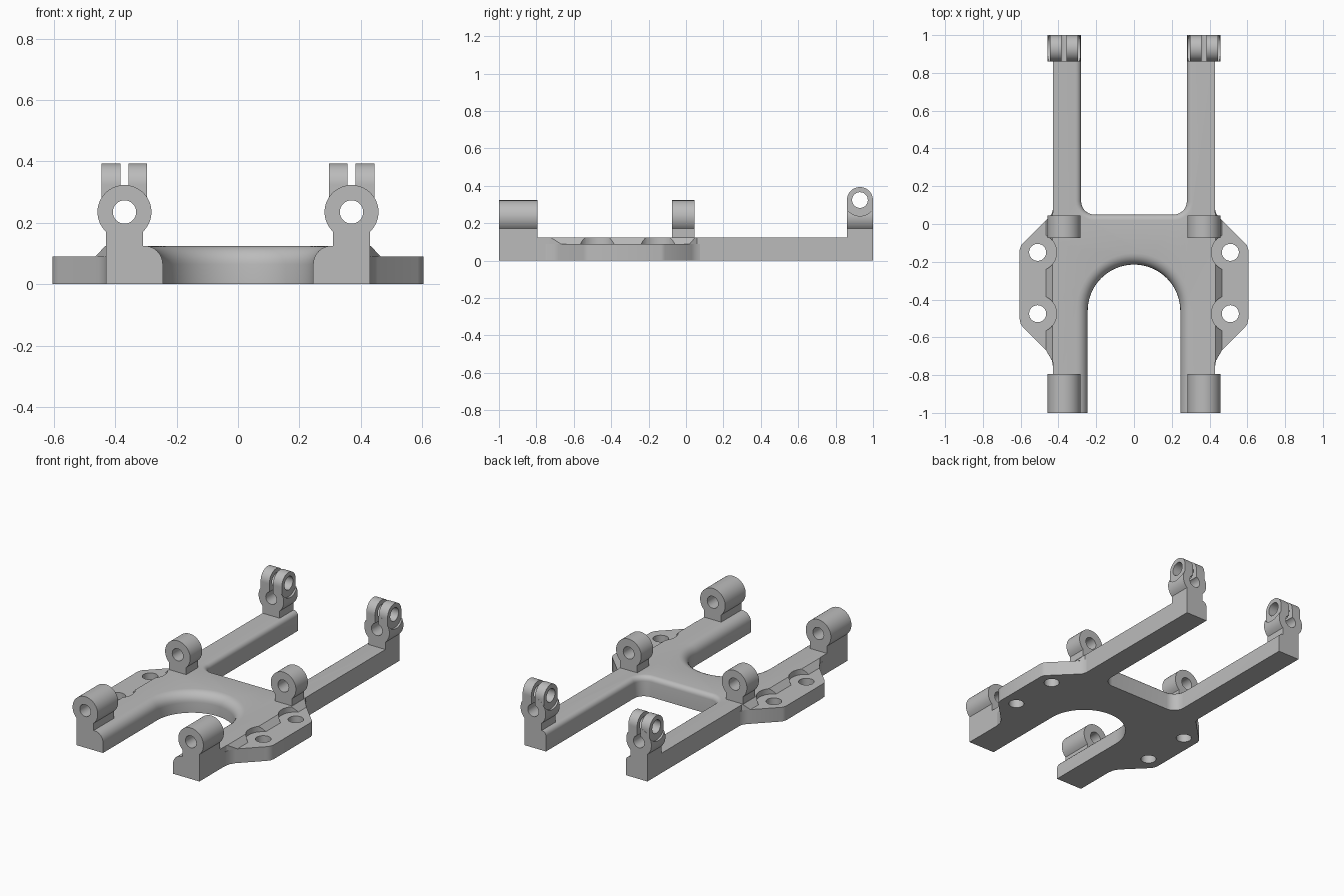
import bpy
import bmesh
from math import sin, cos, pi, radians

if "Cube" in bpy.data.objects:
    bpy.data.objects.remove(bpy.data.objects["Cube"], do_unlink=True)

grey = bpy.data.materials.new("light_grey")
grey.use_nodes = True
colour = (0.5, 0.5, 0.5, 1)
grey.diffuse_color = colour
grey.node_tree.nodes["Principled BSDF"].inputs["Base Color"].default_value = colour

PLACE = {"x": lambda u, v, w: (w, u, v),
         "y": lambda u, v, w: (u, w, v),
         "z": lambda u, v, w: (u, v, w)}


def arc(cx, cy, r, start, end, n):
    angles = [radians(start + (end - start) * i / n) for i in range(n + 1)]
    return [(cx + r * cos(a), cy + r * sin(a)) for a in angles]


def circle(cx, cy, r, n=48):
    return arc(cx, cy, r, 0, 360, n)[:-1]


def prism(name, points, axis, low, high, top=None):
    """Extrude a 2D profile along an axis; top may be a different profile."""
    bm = bmesh.new()
    a = [bm.verts.new(PLACE[axis](u, v, low)) for u, v in points]
    b = [bm.verts.new(PLACE[axis](u, v, high)) for u, v in (top or points)]
    bm.faces.new(a)
    bm.faces.new(b)
    for i in range(len(a)):
        j = (i + 1) % len(a)
        bm.faces.new((a[i], a[j], b[j], b[i]))
    bmesh.ops.recalc_face_normals(bm, faces=bm.faces)
    mesh = bpy.data.meshes.new(name)
    bm.to_mesh(mesh)
    bm.free()
    obj = bpy.data.objects.new(name, mesh)
    mesh.materials.append(grey)
    bpy.context.collection.objects.link(obj)
    return obj


def bake(obj):
    """Apply all modifiers."""
    graph = bpy.context.evaluated_depsgraph_get()
    mesh = bpy.data.meshes.new_from_object(obj.evaluated_get(graph))
    obj.modifiers.clear()
    obj.data = mesh


def combine(obj, others, operation="DIFFERENCE"):
    for other in others:
        mod = obj.modifiers.new("combine", "BOOLEAN")
        mod.operation, mod.solver, mod.object = operation, "EXACT", other
    bake(obj)
    for other in others:
        bpy.data.objects.remove(other, do_unlink=True)


def mirror(obj):
    mod = obj.modifiers.new("mirror", "MIRROR")
    mod.use_mirror_merge = False
    bake(obj)


def screw_cutters(radius, low, high, sides=(1,)):
    return [prism("cutter", circle(s * 0.51, y, radius), "z", low, high)
            for s in sides for y in (-0.15, -0.475)]


# Main frame: two long arms joined by a bridge with an arched opening
TOP, OUT, FRONT_IN, REAR_IN = 0.125, 0.43, 0.245, 0.28
half = [(OUT, -1), (OUT, 1), (REAR_IN, 1)]
half += arc(REAR_IN - 0.07, 0.12, 0.07, 0, -90, 8)
left = [(-x, y) for x, y in reversed(half)]
arch = arc(0, -0.46, FRONT_IN, 180, 0, 40)
outline = half + left + [(-FRONT_IN, -1)] + arch + [(FRONT_IN, -1)]
frame = prism("main_frame", outline, "z", 0, TOP)

# Rounded upper edges on the openings
bm = bmesh.new()
bm.from_mesh(frame.data)
for front, width in ((True, 0.06), (False, 0.03)):
    def inner(v):
        if v.co.z < TOP - 0.001:
            return False
        if front:
            return abs(v.co.x) < FRONT_IN + 0.001 and v.co.y < -0.2
        return abs(v.co.x) < REAR_IN + 0.001 and v.co.y > 0
    edges = [e for e in bm.edges if all(inner(v) for v in e.verts)]
    bmesh.ops.bevel(bm, geom=edges, offset=width, segments=6,
                    profile=0.5, affect="EDGES")
bm.to_mesh(frame.data)
bm.free()
combine(frame, screw_cutters(0.1, 0.09, 0.2, (1, -1)))

# Side flanges with screw holes
flange = prism("side_flanges", [
    (OUT, -0.75), (0.437, -0.71), (0.455, -0.68), (0.585, -0.55),
    (0.6, -0.53), (0.605, -0.505), (0.605, -0.135), (0.597, -0.112),
    (0.455, 0.03), (0.437, 0.05), (OUT, 0.075)], "z", 0, 0.09)
combine(flange, screw_cutters(0.045, -0.1, 0.2))
mirror(flange)

# Sloped ridges between frame and flange, scalloped for the screw heads
ridge = prism("sloped_ridges",
              [(OUT, -0.73), (0.465, -0.67), (0.465, 0.02), (OUT, 0.06)],
              "z", 0.09, TOP,
              [(OUT, -0.73), (0.432, -0.725), (0.432, 0.05), (OUT, 0.06)])
combine(ridge, screw_cutters(0.1, 0.05, 0.2))
mirror(ridge)

# Barrel mounts standing on short necks
CX, CZ, R, BORE, NECK = 0.37, 0.235, 0.088, 0.038, 0.06
keyhole = [(CX + NECK, 0.1)] + arc(CX, CZ, R, -47, 227, 40) + [(CX - NECK, 0.1)]


def bore():
    return prism("cutter", circle(CX, CZ, BORE), "y", -2, 2)


for name, y0, y1 in (("front_barrels", -1, -0.795), ("middle_barrels", -0.075, 0.045)):
    barrel = prism(name, keyhole, "y", y0, y1)
    combine(barrel, [bore()])
    mirror(barrel)

# Rear clevises: split lugs with a cross hole above a short barrel
LY, LZ, HALF = 0.93, 0.324, 0.074
clevis = prism("rear_clevises", keyhole, "y", 0.86, 1)
combine(clevis, [prism("cutter", circle(LY, LZ, 0.085), "x", CX + s * HALF, CX + s * 0.2)
                 for s in (1, -1)])
lug_profile = [(LY + 0.0695, 0.22)] + arc(LY, LZ, 0.0695, 0, 180, 32) + [(LY - 0.0695, 0.22)]
combine(clevis, [prism("lug", lug_profile, "x", CX - HALF, CX + HALF)], "UNION")
slot = [(CX - 0.013, CZ), (CX + 0.013, CZ), (CX + 0.013, 0.5), (CX - 0.013, 0.5)]
combine(clevis, [bore(),
                 prism("cutter", slot, "y", 0.8, 1.1),
                 prism("cutter", circle(LY, LZ, 0.042), "x", 0.2, 0.6)])
mirror(clevis)

# Smooth curved surfaces, keep edges sharp
bpy.ops.object.select_all(action="DESELECT")
for obj in (frame, flange, ridge, clevis,
            bpy.data.objects["front_barrels"], bpy.data.objects["middle_barrels"]):
    obj.select_set(True)
    bpy.context.view_layer.objects.active = obj
bpy.ops.object.shade_smooth_by_angle(angle=radians(30))
